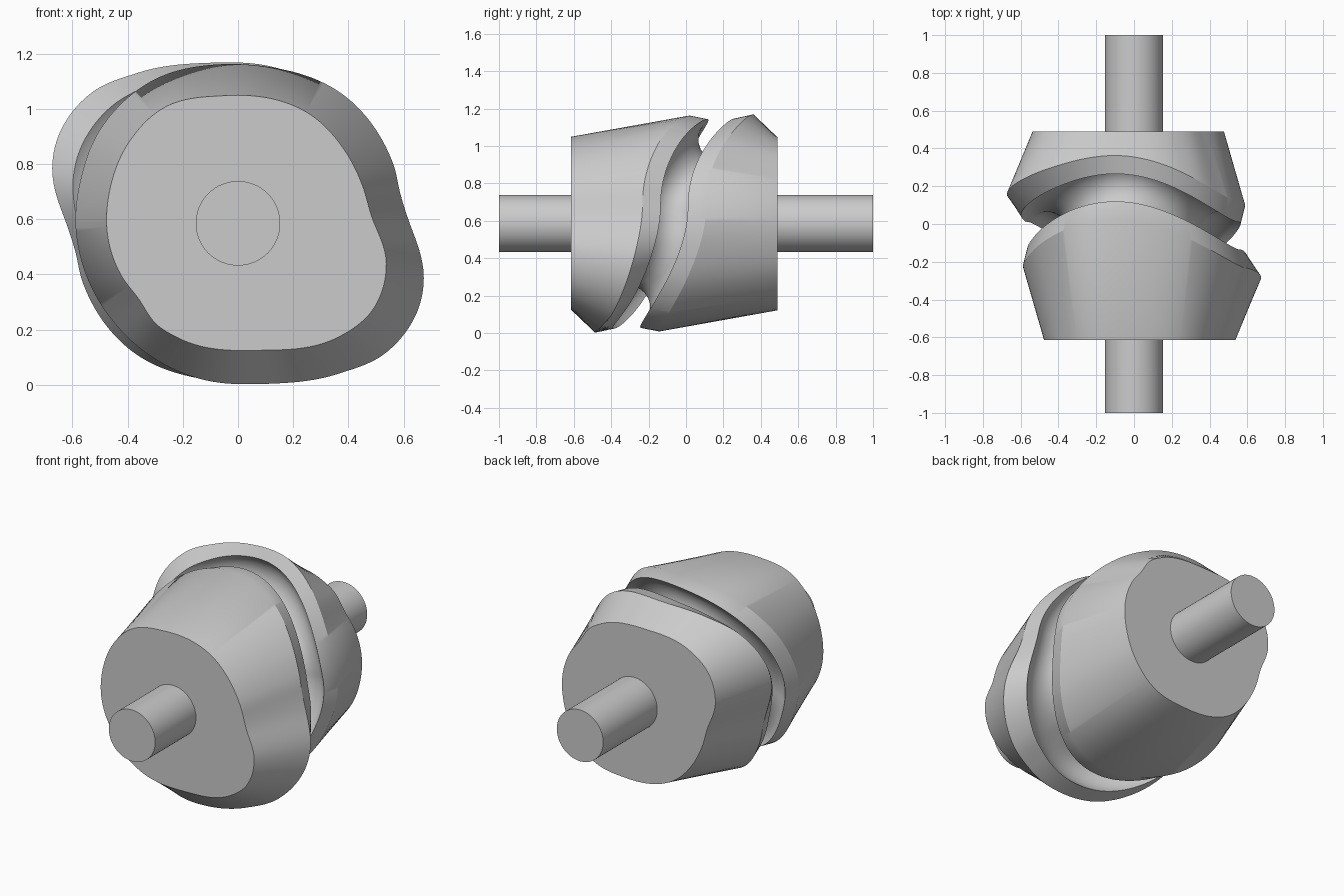
import bpy, bmesh
from math import sin, cos, radians, pi

if "Cube" in bpy.data.objects:
    bpy.data.objects.remove(bpy.data.objects["Cube"])

ZC, YC = 0.585, -0.0625      # shaft height, middle of the cam body
HALF = 0.5525                # half length of the cam body
N, ARC = 240, 18             # steps around, steps across the groove

# polar tables (angle, radius), angle from +x towards +z, seen from the front
RIDGE = [(-104, .58), (-79, .592), (-56, .656), (-42, .71), (-28, .725), (-16, .70),
         (0, .622), (10, .598), (21, .602), (50, .602), (79, .577), (97, .58),
         (121, .603), (146, .604), (164, .592), (182, .588), (202, .58), (222, .575)]
END = [(-117, .468), (-80, .467), (-48, .551), (-32, .58), (-15, .556), (2, .487),
       (17, .471), (35, .468), (57, .473), (96, .465), (122, .497), (142, .493),
       (165, .48), (186, .474), (203, .464), (217, .452), (231, .47)]


def polar(table, deg):
    """Smooth periodic interpolation of a polar table."""
    deg = (deg - table[0][0]) % 360 + table[0][0]
    n = len(table)

    def pt(k):
        a, r = table[k % n]
        return a + 360 * (k // n), r
    i = max(k for k in range(n) if table[k][0] <= deg + 1e-9)
    p = [pt(i + k) for k in (-1, 0, 1, 2)]
    h = p[2][0] - p[1][0]
    m1 = (p[2][1] - p[0][1]) / (p[2][0] - p[0][0]) * h
    m2 = (p[3][1] - p[1][1]) / (p[3][0] - p[1][0]) * h
    t = (deg - p[1][0]) / h
    return ((2*t**3 - 3*t*t + 1) * p[1][1] + (t**3 - 2*t*t + t) * m1
            + (3*t*t - 2*t**3) * p[2][1] + (t**3 - t*t) * m2)


def section(deg):
    """(y, radius) profile of the cam; the back is the front turned half round."""
    s = sin(radians(deg - 10))
    yc = YC + 0.255 * s * abs(s)
    rf, rb = polar(RIDGE, deg), polar(RIDGE, deg + 180)
    ef, eb = (0.56 + 0.5 * (r - 0.58) for r in (rf, rb))
    prof = [(YC - HALF, polar(END, deg)), (yc - 0.17, rf)]
    for k in range(ARC + 1):                     # round undercut groove
        t = k / ARC
        a = radians(125 + 290 * t)
        prof.append((yc + 0.127 * cos(a), ef + (eb - ef) * t - 0.104 + 0.127 * sin(a)))
    return prof + [(yc + 0.17, rb), (YC + HALF, polar(END, deg + 180))]


def finish(name, bm):
    bmesh.ops.recalc_face_normals(bm, faces=bm.faces)
    me = bpy.data.meshes.new(name)
    bm.to_mesh(me)
    bm.free()
    ob = bpy.data.objects.new(name, me)
    bpy.context.collection.objects.link(ob)
    bpy.ops.object.select_all(action='DESELECT')
    ob.select_set(True)
    bpy.context.view_layer.objects.active = ob
    bpy.ops.object.shade_smooth_by_angle(angle=radians(30))
    return ob


# cam body with winding groove
bm = bmesh.new()
cols = []
for i in range(N):
    d = 360 * i / N
    c, s = cos(radians(d)), sin(radians(d))
    cols.append([bm.verts.new((r * c, y, ZC + r * s)) for y, r in section(d)])
for i in range(N):
    a, b = cols[i - 1], cols[i]
    for j in range(len(a) - 1):
        bm.faces.new((a[j], a[j + 1], b[j + 1], b[j]))
for end in (0, -1):
    bm.faces.new([col[end] for col in cols])
finish("cam_body", bm)

# shaft through the cam
bpy.ops.mesh.primitive_cylinder_add(vertices=96, radius=0.153, depth=2,
                                    location=(0, 0, ZC), rotation=(pi / 2, 0, 0))
bpy.context.object.name = "shaft"
bpy.ops.object.shade_smooth_by_angle(angle=radians(30))
